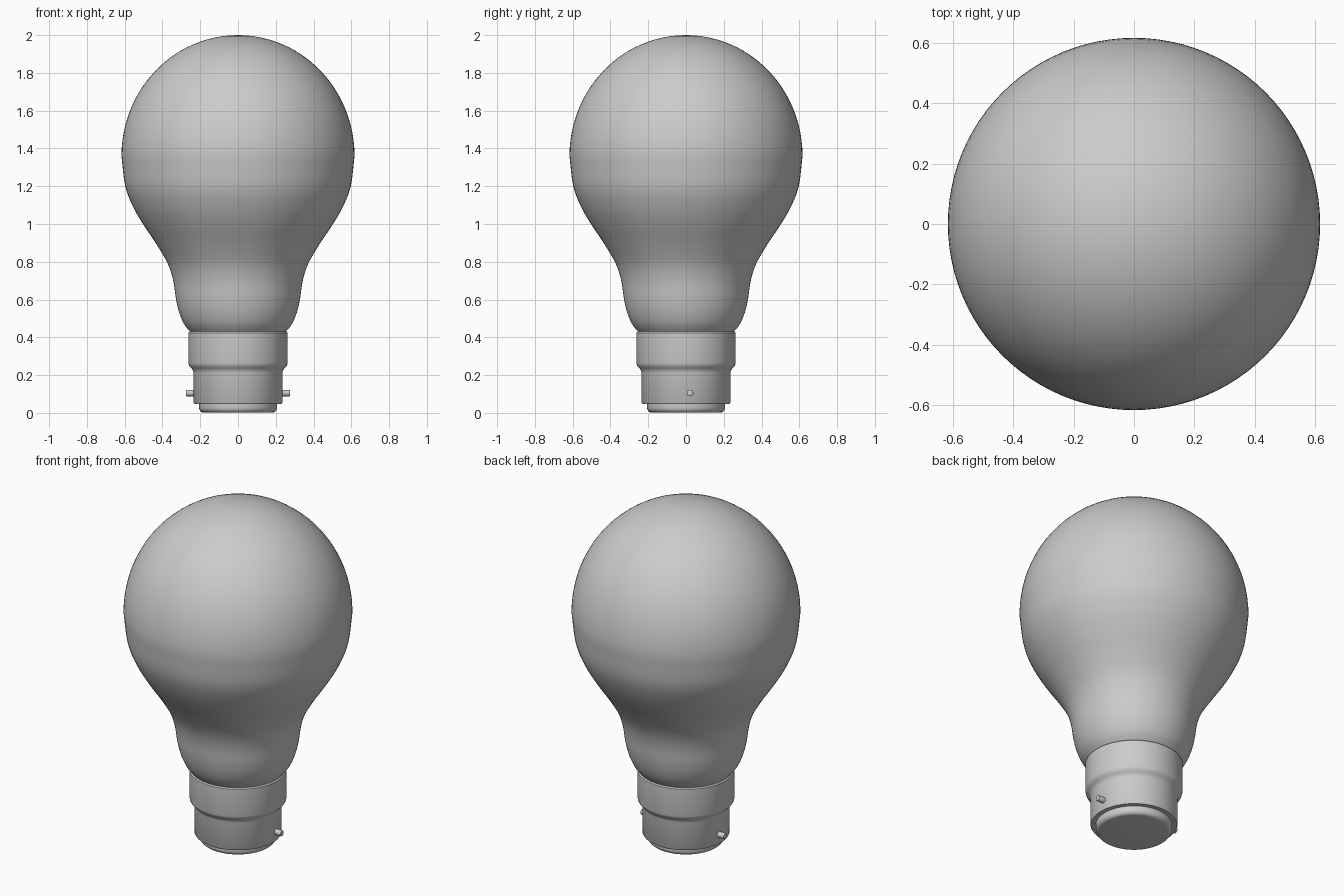
import bpy, bmesh, math
from mathutils import Vector, Matrix

if "Cube" in bpy.data.objects:
    bpy.data.objects.remove(bpy.data.objects["Cube"])


def finish(name, bm, angle=35):
    bmesh.ops.recalc_face_normals(bm, faces=bm.faces)
    mesh = bpy.data.meshes.new(name)
    bm.to_mesh(mesh)
    bm.free()
    obj = bpy.data.objects.new(name, mesh)
    bpy.context.collection.objects.link(obj)
    bpy.ops.object.select_all(action='DESELECT')
    obj.select_set(True)
    bpy.context.view_layer.objects.active = obj
    bpy.ops.object.shade_smooth_by_angle(angle=math.radians(angle))
    return obj


def lathe(name, profile, steps=96):
    """Spin an (r, z) profile round the z axis."""
    bm = bmesh.new()
    verts = [bm.verts.new((r, 0, z)) for r, z in profile]
    edges = [bm.edges.new(pair) for pair in zip(verts, verts[1:])]
    bmesh.ops.spin(bm, geom=verts + edges, cent=(0, 0, 0), axis=(0, 0, 1),
                   angle=math.tau, steps=steps, use_duplicate=False)
    bmesh.ops.remove_doubles(bm, verts=bm.verts, dist=1e-5)
    return finish(name, bm)


def smooth_path(points, n=5):
    """Catmull-Rom curve through the points."""
    p = [Vector(q) for q in points]
    p = [2 * p[0] - p[1]] + p + [2 * p[-1] - p[-2]]
    out = []
    for a, b, c, d in zip(p, p[1:], p[2:], p[3:]):
        for i in range(n):
            t = i / n
            out.append(0.5 * (2 * b + (c - a) * t + (2 * a - 5 * b + 4 * c - d) * t * t
                              + (3 * b - a - 3 * c + d) * t ** 3))
    return out + [p[-2]]


# Glass envelope: rounded dome on top, flared neck below
dome = [(0.617 * math.sin(math.pi * i / 48), 1.36 + 0.64 * math.cos(math.pi * i / 48))
        for i in range(24)]
neck = smooth_path([(0.617, 1.36), (0.597, 1.2), (0.555, 1.09), (0.50, 0.995),
                    (0.43, 0.89), (0.372, 0.79), (0.343, 0.70), (0.328, 0.60),
                    (0.311, 0.53), (0.285, 0.47), (0.25, 0.425)])
lathe("glass_bulb", dome + [tuple(v) for v in neck] + [(0, 0.425)])

# Stepped metal cap
lathe("metal_cap", [(0, 0.43), (0.256, 0.43), (0.262, 0.424), (0.262, 0.262), (0.259, 0.25),
                    (0.247, 0.237), (0.239, 0.227), (0.235, 0.213), (0.235, 0.054),
                    (0.231, 0.048), (0, 0.048)])

# Base insulator with rounded lower rim
rim = [(0.182 + 0.024 * math.cos(a), 0.028 - 0.026 * math.sin(a))
       for a in (math.pi / 2 * i / 6 for i in range(7))]
lathe("base_insulator", [(0.206, 0.06)] + rim + [(0, 0.002)])

# Pair of bayonet pins
for side, label in ((1, "right"), (-1, "left")):
    bm = bmesh.new()
    bmesh.ops.create_cone(bm, cap_ends=True, segments=20, radius1=0.017, radius2=0.017,
                          depth=0.075,
                          matrix=Matrix.Translation((side * 0.2375, 0.022, 0.105))
                          @ Matrix.Rotation(math.pi / 2, 4, 'Y'))
    caps = [e for e in bm.edges if any(len(f.verts) > 4 for f in e.link_faces)]
    bmesh.ops.bevel(bm, geom=caps, offset=0.003, segments=2, affect='EDGES', profile=0.5)
    finish("bayonet_pin_" + label, bm)
